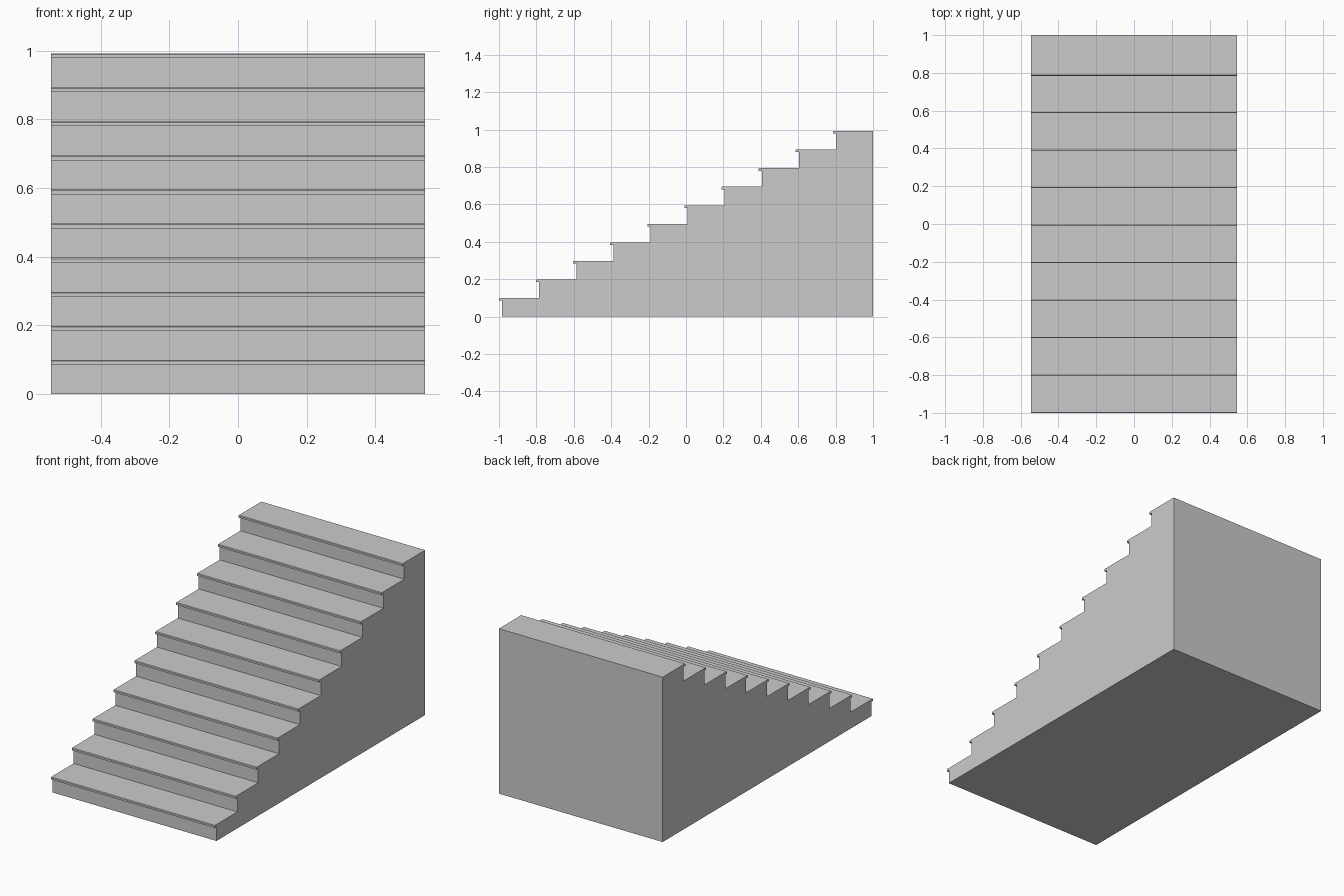
import bpy, bmesh

if "Cube" in bpy.data.objects:
    bpy.data.objects.remove(bpy.data.objects["Cube"])

STEPS = 10
HALF_WIDTH = 0.545
RISE = 0.0992            # height of one step
RUN = 0.1983             # depth of one step
OVERHANG = 0.017         # nosing projection past the riser
NOSE = 0.014             # nosing thickness
CHAMFER = 0.003          # small eased edge on the nosing top

# Side profile in (y, z): back corners, then each riser and nosing going up
profile = [(1.0, 0.0), (-1.0 + OVERHANG, 0.0)]
for i in range(STEPS):
    front = -1.0 + i * RUN
    riser = front + OVERHANG
    top = (i + 1) * RISE
    if i:
        profile.append((riser, i * RISE))
    profile += [(riser, top - NOSE), (front, top - NOSE),
                (front, top - CHAMFER), (front + CHAMFER, top)]
profile.append((1.0, STEPS * RISE))

# Extrude the profile across the width into one solid flight
bm = bmesh.new()
side = bm.faces.new([bm.verts.new((-HALF_WIDTH, y, z)) for y, z in profile])
extruded = bmesh.ops.extrude_face_region(bm, geom=[side], use_keep_orig=True)
moved = [v for v in extruded["geom"] if isinstance(v, bmesh.types.BMVert)]
bmesh.ops.translate(bm, verts=moved, vec=(2 * HALF_WIDTH, 0, 0))
bmesh.ops.recalc_face_normals(bm, faces=bm.faces)

mesh = bpy.data.meshes.new("stair_flight")
bm.to_mesh(mesh)
bm.free()
stairs = bpy.data.objects.new("stair_flight", mesh)
bpy.context.collection.objects.link(stairs)
